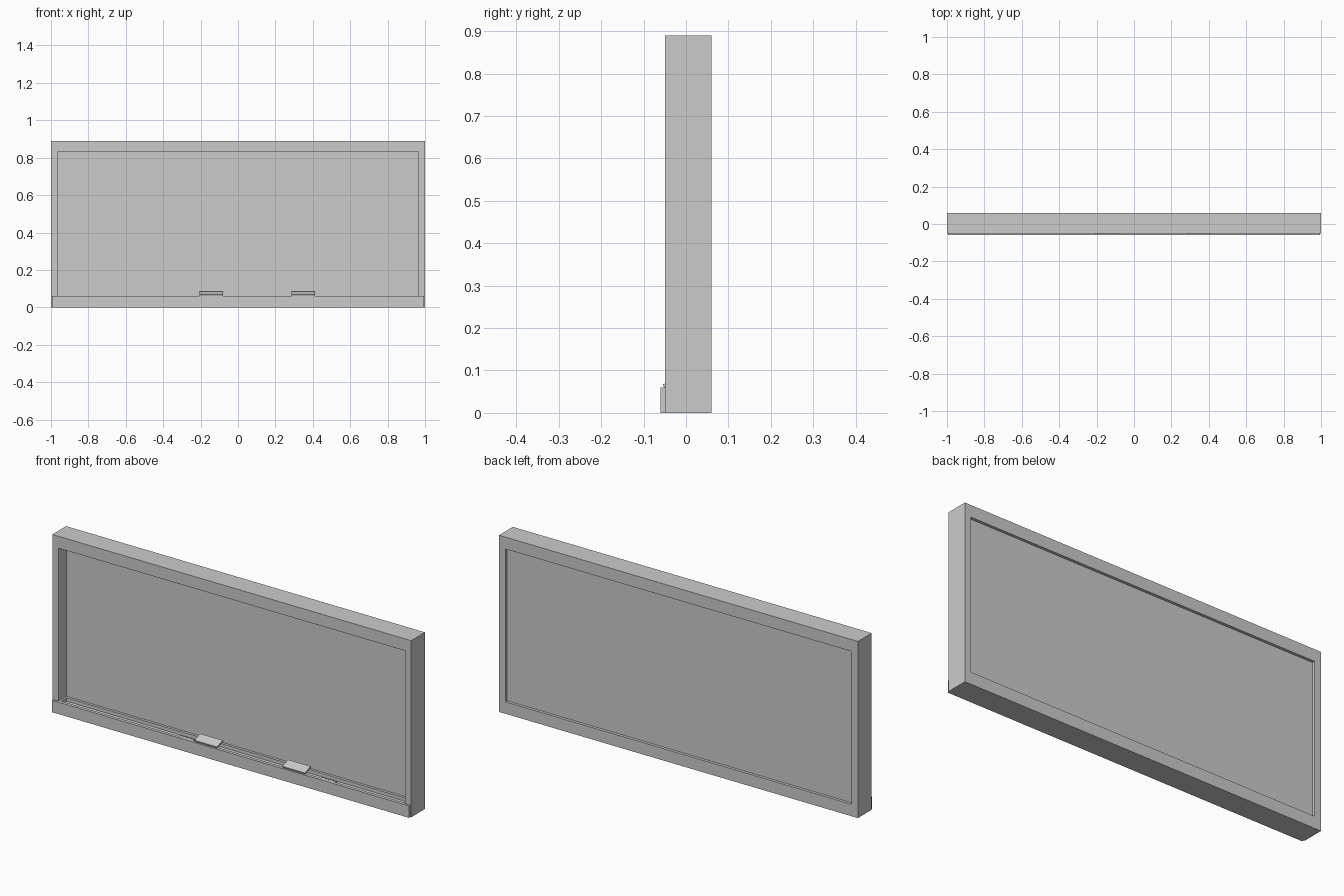
import bpy
import math

if "Cube" in bpy.data.objects:
    bpy.data.objects.remove(bpy.data.objects["Cube"])


def box(name, x, y, z, tilt=0.0):
    """Box spanning the (min, max) ranges, optionally tilted about x."""
    spans = (x, y, z)
    bpy.ops.mesh.primitive_cube_add(size=1, location=[(a + b) / 2 for a, b in spans])
    ob = bpy.context.object
    ob.name = name
    ob.scale = [b - a for a, b in spans]
    bpy.ops.object.transform_apply(location=False, rotation=False, scale=True)
    ob.rotation_euler.x = tilt
    return ob


def cut(target, cutter):
    mod = target.modifiers.new("cut", 'BOOLEAN')
    mod.operation = 'DIFFERENCE'
    mod.solver = 'EXACT'
    mod.object = cutter
    cutter.hide_render = True
    bpy.context.view_layer.objects.active = target
    bpy.ops.object.modifier_apply(modifier=mod.name)
    bpy.data.objects.remove(cutter, do_unlink=True)


# One-piece frame with the board opening and a trough in the bottom rail
frame = box("frame", (-1, 1), (-0.05, 0.06), (0, 0.89))
cut(frame, box("opening_cutter", (-0.965, 0.965), (-0.2, 0.2), (0.06, 0.83)))
cut(frame, box("trough_cutter", (-0.955, 0.955), (-0.044, 0.0), (0.043, 0.07)))

# Writing board, set deep from the front and shallow from the back
box("board", (-0.966, 0.966), (0.013, 0.046), (0.059, 0.831))

# Front strip of the tray
box("tray_strip", (-0.995, 0.995), (-0.06, -0.05), (0, 0.06))

# Erasers leaning from the tray lip up towards the board
for i, cx in enumerate((-0.142, 0.348)):
    box(f"eraser_{i + 1}", (cx - 0.063, cx + 0.063), (-0.054, -0.006),
        (0.066, 0.076), math.radians(20))

# Chalk sticks lying in the trough
for i, cx in enumerate((-0.26, 0.53)):
    bpy.ops.mesh.primitive_cylinder_add(vertices=12, radius=0.008, depth=0.08,
                                        location=(cx, -0.034, 0.051),
                                        rotation=(0, math.pi / 2, 0))
    bpy.context.object.name = f"chalk_{i + 1}"
    bpy.ops.object.shade_smooth_by_angle(angle=math.radians(40))
